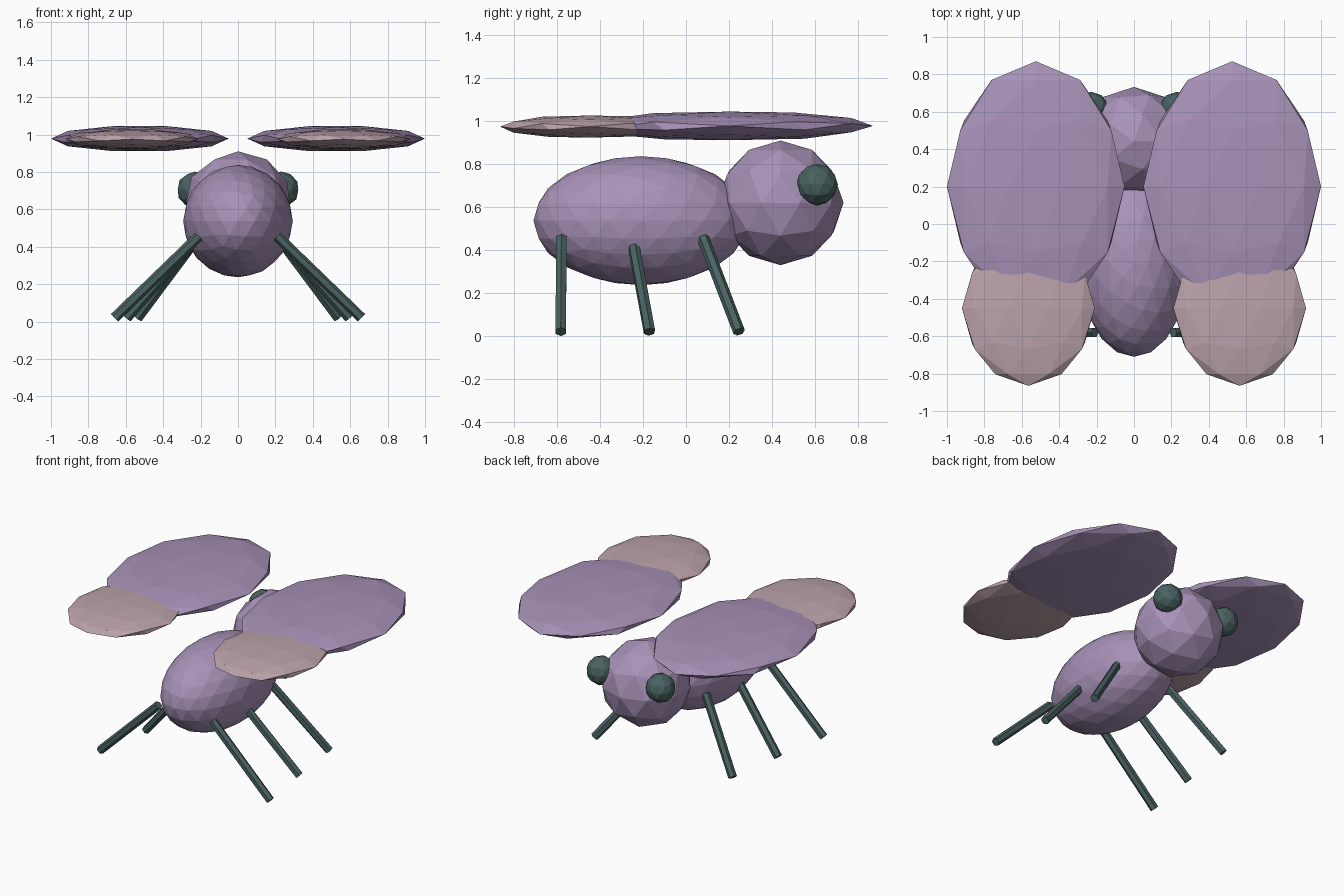
import bpy, bmesh
from mathutils import Matrix, Vector

if "Cube" in bpy.data.objects:
    bpy.data.objects.remove(bpy.data.objects["Cube"])


def material(name, rgb):
    m = bpy.data.materials.new(name)
    m.diffuse_color = (*rgb, 1)
    m.use_nodes = True
    m.node_tree.nodes["Principled BSDF"].inputs["Base Color"].default_value = m.diffuse_color
    return m


LILAC = material("lilac", (0.392, 0.287, 0.481))
PINK = material("dusty pink", (0.50, 0.366, 0.404))
TEAL = material("dark teal", (0.069, 0.122, 0.122))


def finish(name, bm, mat):
    mesh = bpy.data.meshes.new(name)
    bm.to_mesh(mesh)
    bm.free()
    mesh.materials.append(mat)
    obj = bpy.data.objects.new(name, mesh)
    bpy.context.collection.objects.link(obj)
    return obj


def blob(name, centre, radii, mat, detail=2, lying=False):
    """Faceted ellipsoid; lying puts the sphere's pole along y."""
    bm = bmesh.new()
    bmesh.ops.create_icosphere(bm, subdivisions=detail, radius=1)
    if lying:
        for v in bm.verts:
            v.co = Vector((v.co.y, v.co.z, v.co.x))
    bm.transform(Matrix.Translation(centre) @ Matrix.Diagonal((*radii, 1)))
    return finish(name, bm, mat)


def rod(name, a, b, radius, mat, sides=6):
    """Thin prism from point a to point b."""
    a, b = Vector(a), Vector(b)
    bm = bmesh.new()
    bmesh.ops.create_cone(bm, cap_ends=True, segments=sides, radius1=radius,
                          radius2=radius, depth=(b - a).length)
    turn = (b - a).to_track_quat('Z', 'Y').to_matrix().to_4x4()
    bm.transform(Matrix.Translation((a + b) / 2) @ turn)
    return finish(name, bm, mat)


# body and head
blob("body", (0, -0.21, 0.537), (0.293, 0.5, 0.3), LILAC, detail=3)
blob("head", (0, 0.44, 0.62), (0.293, 0.293, 0.29), LILAC)

for side, s in (("left", -1), ("right", 1)):
    # eyes
    blob(side + "_eye", (s * 0.23, 0.61, 0.705), (0.097, 0.097, 0.097), TEAL)
    # large and small wings
    blob(side + "_large_wing", (s * 0.525, 0.2, 0.978),
         (0.475, 0.67, 0.07), LILAC, lying=True)
    blob(side + "_small_wing", (s * 0.565, -0.45, 0.975),
         (0.355, 0.415, 0.054), PINK, lying=True)
    # legs: top y, foot x, foot y
    for leg, y0, x1, y1 in (("rear", -0.58, 0.66, -0.583),
                            ("middle", -0.25, 0.595, -0.17),
                            ("front", 0.08, 0.535, 0.247)):
        rod(f"{side}_{leg}_leg", (s * 0.21, y0, 0.455), (s * x1, y1, 0.02),
            0.028, TEAL)
